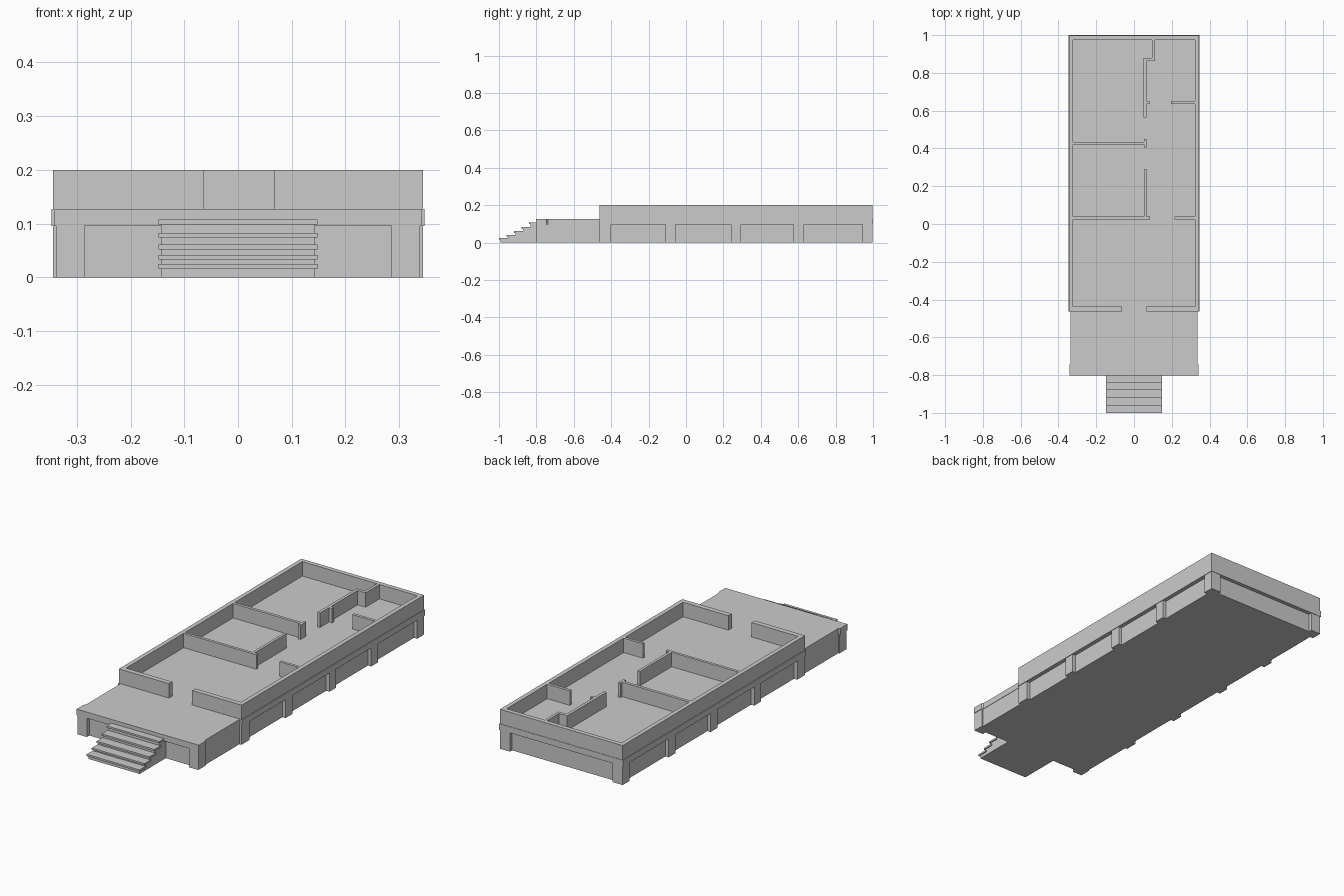
import bpy, bmesh

if "Cube" in bpy.data.objects:
    bpy.data.objects.remove(bpy.data.objects["Cube"])


def prism(bm, pts, z0, z1):
    """Extrude a plan outline (counter-clockwise) from z0 to z1."""
    face = bm.faces.new([bm.verts.new((x, y, z0)) for x, y in pts])
    ext = bmesh.ops.extrude_face_region(bm, geom=[face])["geom"]
    verts = [g for g in ext if isinstance(g, bmesh.types.BMVert)]
    bmesh.ops.translate(bm, verts=verts, vec=(0, 0, z1 - z0))


def box(bm, x0, x1, y0, y1, z0, z1):
    prism(bm, [(x0, y0), (x1, y0), (x1, y1), (x0, y1)], z0, z1)


def finish(bm, name):
    bmesh.ops.recalc_face_normals(bm, faces=bm.faces)
    mesh = bpy.data.meshes.new(name)
    bm.to_mesh(mesh)
    bm.free()
    obj = bpy.data.objects.new(name, mesh)
    bpy.context.collection.objects.link(obj)
    return obj


FLOOR, BAND, TOP = 0.127, 0.096, 0.2

# Recessed foundation core
bm = bmesh.new()
box(bm, -0.326, 0.326, -0.463, 0.98, 0, BAND)
finish(bm, "foundation")

# Foundation piers down both long sides
bm = bmesh.new()
for y0, y1 in [(-0.463, -0.40), (-0.11, -0.055), (0.24, 0.295), (0.575, 0.63)]:
    for s in (-1, 1):
        xs = sorted((s * 0.31, s * 0.344))
        box(bm, *xs, y0, y1, 0, BAND)
for s in (-1, 1):
    box(bm, *sorted((s * 0.288, s * 0.344)), 0.943, 0.998, 0, BAND)
finish(bm, "foundation_piers")

# Main floor slab, slightly proud of the walls
bm = bmesh.new()
box(bm, -0.347, 0.347, -0.464, 1.0, BAND, FLOOR)
finish(bm, "floor_slab")

# Porch: slab with wider front corners, core and corner piers
bm = bmesh.new()
half = [(0.342, -0.803), (0.342, -0.747), (0.335, -0.738), (0.335, -0.46)]
prism(bm, half + [(-x, y) for x, y in reversed(half)], BAND, FLOOR)
finish(bm, "porch_slab")
bm = bmesh.new()
box(bm, -0.333, 0.333, -0.782, -0.46, 0, BAND)
finish(bm, "porch_base")
bm = bmesh.new()
for s in (-1, 1):
    box(bm, *sorted((s * 0.286, s * 0.339)), -0.802, -0.745, 0, BAND)
finish(bm, "porch_piers")

# Front stairs: solid risers with thin overhanging treads
risers, treads = bmesh.new(), bmesh.new()
for i, z in enumerate([0.025, 0.042, 0.061, 0.083, 0.108]):
    y0 = -1.0 + i * 0.04
    y1 = -0.78 if i == 4 else y0 + 0.055
    box(risers, -0.143, 0.143, y0 + 0.008, y0 + 0.048 if i < 4 else -0.78, 0, z - 0.009)
    box(treads, -0.148, 0.148, y0, min(y1, -0.80), z - 0.009, z)
finish(risers, "stair_risers")
finish(treads, "stair_treads")

# Outer walls, one continuous outline with the door gap at the front
bm = bmesh.new()
prism(bm, [(0.067, -0.462), (0.344, -0.462), (0.344, 0.998), (-0.344, 0.998),
           (-0.344, -0.462), (-0.063, -0.462), (-0.063, -0.436), (-0.322, -0.436),
           (-0.322, 0.975), (0.322, 0.975), (0.322, -0.436), (0.067, -0.436)],
      FLOOR, TOP)
finish(bm, "outer_walls")

# Inner partitions
bm = bmesh.new()
for x0, x1, y0, y1 in [
        (-0.322, 0.085, 0.025, 0.039), (0.215, 0.322, 0.025, 0.039),
        (0.053, 0.067, 0.039, 0.292),
        (-0.322, 0.053, 0.42, 0.435), (0.053, 0.067, 0.406, 0.45),
        (0.05, 0.065, 0.563, 0.864), (0.065, 0.082, 0.636, 0.651),
        (0.195, 0.322, 0.636, 0.651),
        (0.05, 0.11, 0.864, 0.88), (0.096, 0.11, 0.88, 0.975)]:
    box(bm, x0, x1, y0, y1, FLOOR, TOP)
finish(bm, "partition_walls")
